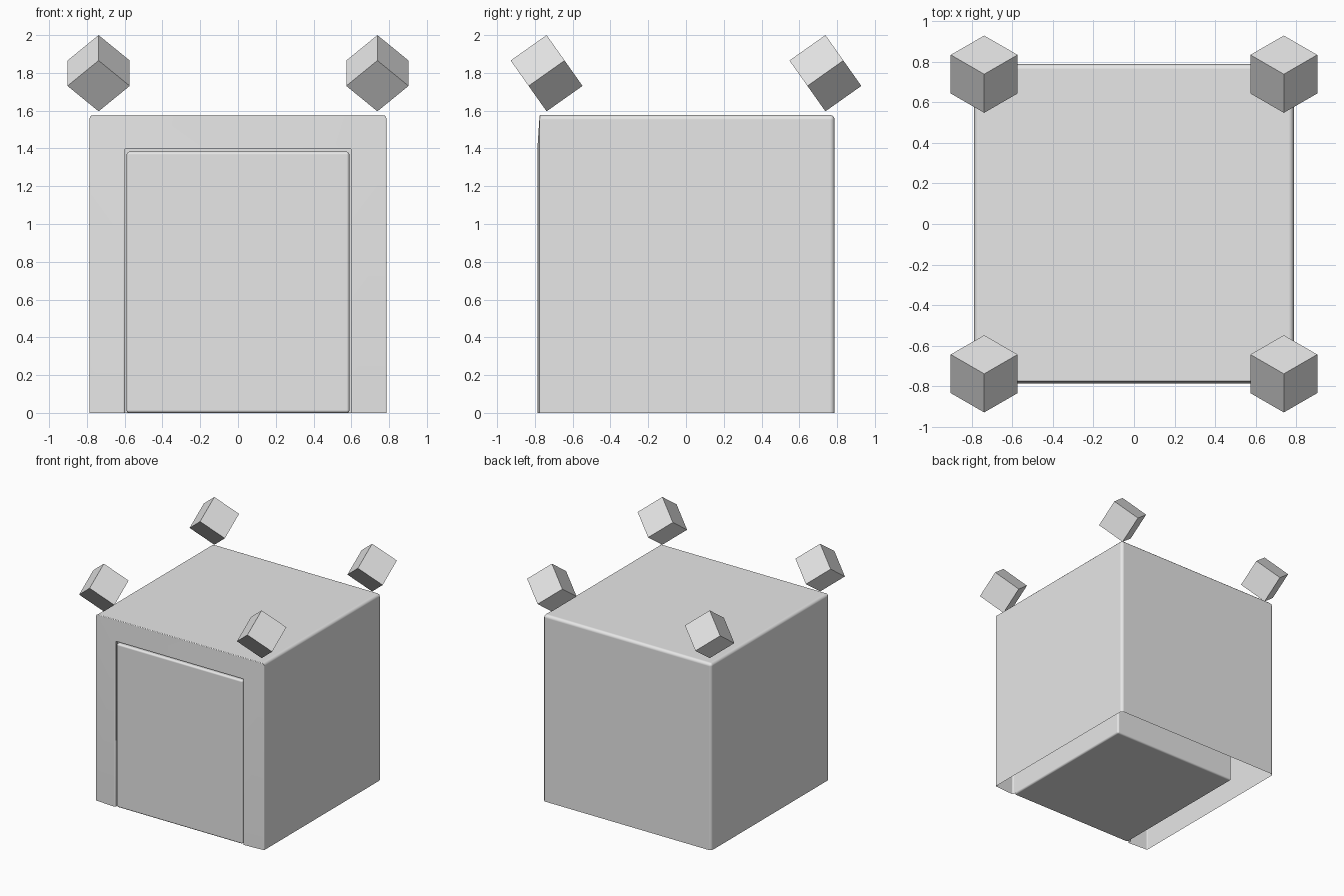
import bpy
import bmesh
import math
from mathutils import Matrix, Vector

if "Cube" in bpy.data.objects:
    bpy.data.objects.remove(bpy.data.objects["Cube"])

grey = bpy.data.materials.new("light_grey")
grey.diffuse_color = (0.8, 0.8, 0.8, 1.0)
grey.use_nodes = True
grey.node_tree.nodes["Principled BSDF"].inputs["Base Color"].default_value = grey.diffuse_color


def make_object(name, bm):
    mesh = bpy.data.meshes.new(name)
    bm.to_mesh(mesh)
    bm.free()
    mesh.materials.append(grey)
    obj = bpy.data.objects.new(name, mesh)
    bpy.context.collection.objects.link(obj)
    return obj


def add_bevel(obj, width, segments, limit):
    obj.data.shade_smooth()
    mod = obj.modifiers.new("rounded_edges", 'BEVEL')
    mod.width = width
    mod.segments = segments
    mod.limit_method = limit
    mod.harden_normals = True


# Outer shell: thin arch-shaped loops, closed at the back, open underneath
bm = bmesh.new()
weight = bm.edges.layers.float.new("bevel_weight_edge")
# half width, height, depth, edge rounding of each loop
loops = [(0.787, 1.577, 0.787, 1.0),    # back
         (0.787, 1.577, -0.775, 0.25),  # front rim
         (0.598, 1.398, -0.787, 0.45),  # frame opening
         (0.598, 1.398, -0.755, 0.0)]   # frame fold
rows = [[bm.verts.new((x, y, z)) for x, z in ((-w, 0), (-w, h), (w, h), (w, 0))]
        for w, h, y, _ in loops]
bm.faces.new(rows[0])
for a, b in zip(rows, rows[1:]):
    for i in range(3):
        bm.faces.new((a[i], b[i], b[i + 1], a[i + 1]))
bmesh.ops.recalc_face_normals(bm, faces=bm.faces)
bm.faces.ensure_lookup_table()
if bm.faces[0].normal.y < 0:
    bmesh.ops.reverse_faces(bm, faces=bm.faces)
for row, (_, _, _, amount) in zip(rows, loops):
    for i in range(3):
        bm.edges.get((row[i], row[i + 1]))[weight] = amount
for i in (1, 2):
    bm.edges.get((rows[0][i], rows[1][i]))[weight] = 1.0
add_bevel(make_object("outer_shell", bm), 0.025, 3, 'WEIGHT')

# Inner block filling the opening
bm = bmesh.new()
bmesh.ops.create_cube(bm, size=1.0)
bmesh.ops.scale(bm, vec=(1.18, 1.29, 1.383), verts=bm.verts)
bmesh.ops.translate(bm, vec=(0, -0.14, 0.6915), verts=bm.verts)
add_bevel(make_object("inner_block", bm), 0.015, 3, 'ANGLE')

# Four small cubes standing on one corner above the shell corners
axes = [Vector((0, math.sqrt(2 / 3), math.sqrt(1 / 3))),
        Vector((-math.sqrt(1 / 2), -math.sqrt(1 / 6), math.sqrt(1 / 3))),
        Vector((math.sqrt(1 / 2), -math.sqrt(1 / 6), math.sqrt(1 / 3)))]
tilt = Matrix(axes).transposed().to_4x4()
side = 0.233
for x_name, x in (("left", -0.738), ("right", 0.738)):
    for y_name, y in (("front", -0.738), ("back", 0.738)):
        bm = bmesh.new()
        place = Matrix.Translation((x, y, 2 - side * math.sqrt(3) / 2))
        bmesh.ops.create_cube(bm, size=side, matrix=place @ tilt)
        make_object(f"corner_cube_{y_name}_{x_name}", bm)
